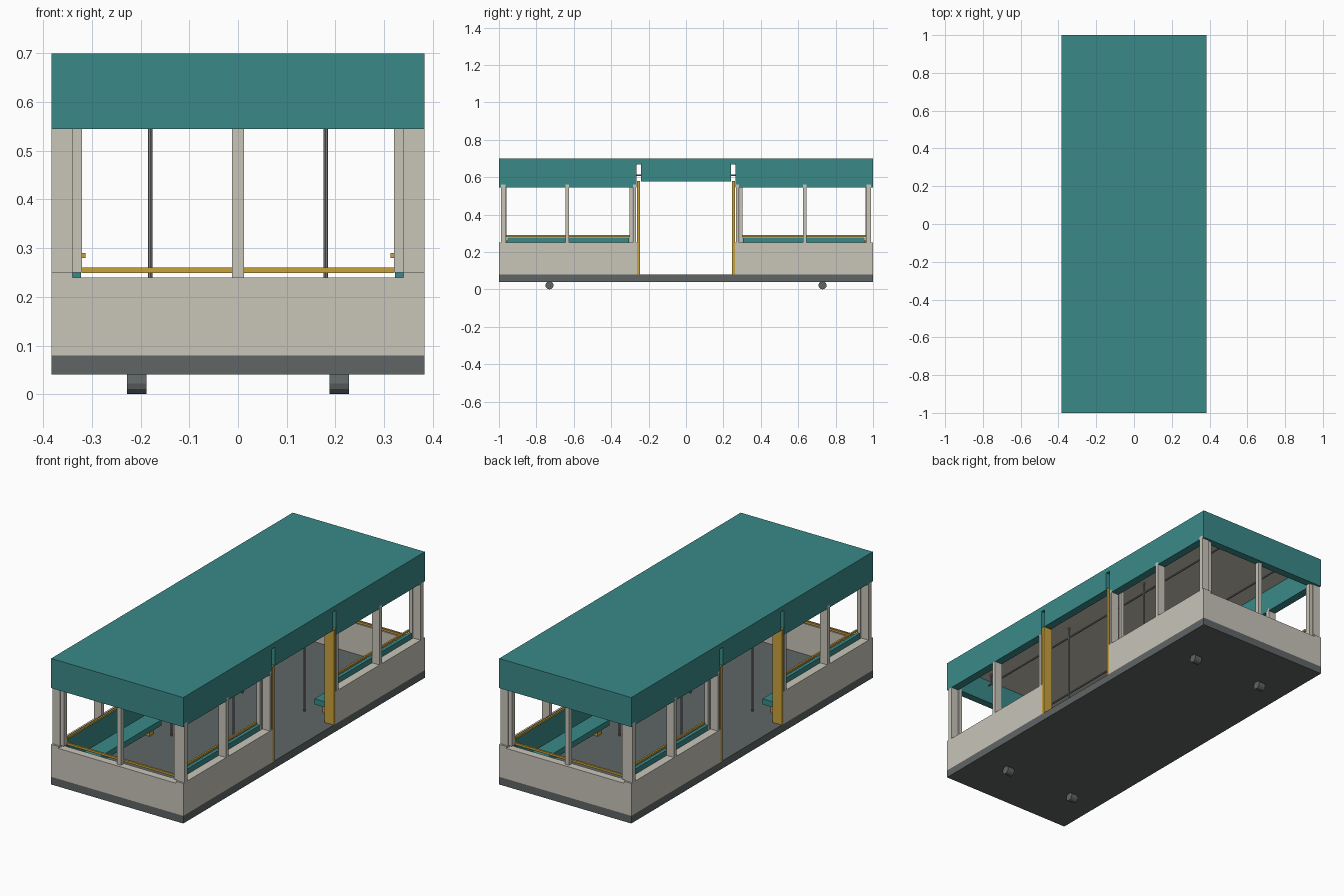
import bpy, bmesh, math
from mathutils import Matrix, Vector

if "Cube" in bpy.data.objects:
    bpy.data.objects.remove(bpy.data.objects["Cube"])


def material(name, r, g, b):
    m = bpy.data.materials.new(name)
    m.diffuse_color = (r, g, b, 1)
    m.use_nodes = True
    m.node_tree.nodes["Principled BSDF"].inputs["Base Color"].default_value = m.diffuse_color
    return m


TEAL = material("teal", 0.042, 0.255, 0.25)
BEIGE = material("beige", 0.58, 0.56, 0.485)
GREY = material("dark grey", 0.115, 0.13, 0.13)
GOLD = material("gold", 0.584, 0.36, 0.045)
STEEL = material("steel grey", 0.22, 0.22, 0.22)


def finish(name, bm, mat):
    me = bpy.data.meshes.new(name)
    bm.to_mesh(me)
    bm.free()
    me.materials.append(mat)
    ob = bpy.data.objects.new(name, me)
    bpy.context.collection.objects.link(ob)
    return ob


def boxes(name, mat, items, mx=False, my=False):
    """Boxes given as (x0, x1, y0, y1, z0, z1), repeated mirrored in x and/or y."""
    bm = bmesh.new()
    for x0, x1, y0, y1, z0, z1 in items:
        for sx in ((1, -1) if mx else (1,)):
            for sy in ((1, -1) if my else (1,)):
                c = Vector((sx * (x0 + x1) / 2, sy * (y0 + y1) / 2, (z0 + z1) / 2))
                s = Matrix.Diagonal((x1 - x0, y1 - y0, z1 - z0, 1))
                bmesh.ops.create_cube(bm, size=1, matrix=Matrix.Translation(c) @ s)
    return finish(name, bm, mat)


def rods(name, mat, radius, sides, ends):
    """Cylinders between pairs of points."""
    bm = bmesh.new()
    for a, b in ends:
        a, b = Vector(a), Vector(b)
        rot = (b - a).to_track_quat('Z', 'Y').to_matrix().to_4x4()
        bmesh.ops.create_cone(bm, cap_ends=True, segments=sides, radius1=radius, radius2=radius,
                              depth=(b - a).length, matrix=Matrix.Translation((a + b) / 2) @ rot)
    return finish(name, bm, mat)


W = 0.383   # half width
I = 0.34    # inner face of the side walls

# floor and wheels
boxes("floor", GREY, [(-W, W, -1, 1, 0.04, 0.08)])
rods("wheels", GREY, 0.022, 12,
     [((sx * 0.188, sy * 0.73, 0.022), (sx * 0.228, sy * 0.73, 0.022))
      for sx in (1, -1) for sy in (1, -1)])

# low walls
boxes("side_walls", BEIGE, [(I, W, 0.262, 1, 0.08, 0.25)], True, True)
boxes("end_walls", BEIGE, [(-I, I, 0.96, 1, 0.08, 0.24)], False, True)

# window pillars
boxes("side_pillars", BEIGE, [(I, W, 0.965, 0.99, 0.25, 0.56),
                              (I, W, 0.625, 0.645, 0.25, 0.56),
                              (I, W, 0.268, 0.283, 0.25, 0.56),
                              (0.32, I, 0.287, 0.303, 0.25, 0.56)], True, True)
boxes("corner_pillars", BEIGE, [(0.32, I, 0.96, 0.985, 0.25, 0.56)], True, True)
boxes("end_middle_pillars", BEIGE, [(-0.012, 0.012, 0.96, 0.985, 0.24, 0.56)], False, True)

# door posts
boxes("door_posts", GOLD, [(0.33, W, 0.246, 0.262, 0.08, 0.58)], True, True)

# roof: top slab, rims with slots beside the door header, ceiling
boxes("roof_top", TEAL, [(-W, W, -1, 1, 0.674, 0.70)])
boxes("roof_side_rims", TEAL, [(I, W, 0.264, 1, 0.545, 0.674)], True, True)
boxes("roof_end_rims", TEAL, [(-I, I, 0.96, 1, 0.545, 0.674)], False, True)
boxes("door_headers", TEAL, [(I, W, -0.24, 0.24, 0.577, 0.674)], True)
boxes("ceiling", BEIGE, [(-I, I, -0.96, 0.96, 0.668, 0.674)])

# gold window rails
boxes("side_rails", GOLD, [(0.313, 0.322, 0.30, 0.96, 0.28, 0.29)], True, True)
boxes("end_rails", GOLD, [(-0.32, 0.32, 0.95, 0.96, 0.249, 0.26)], False, True)

# benches
boxes("seats", TEAL, [(0.23, I, 0.305, 0.955, 0.125, 0.155)], True, True)
boxes("seat_backs", TEAL, [(0.322, I, 0.305, 0.955, 0.155, 0.278)], True, True)
boxes("seat_supports", GOLD, [(0.26, 0.30, 0.33, 0.36, 0.08, 0.125),
                              (0.26, 0.30, 0.89, 0.92, 0.08, 0.125)], True, True)

# grab poles and overhead handrails
rods("grab_poles", STEEL, 0.0048, 8,
     [((sx * 0.18, sy * 0.293, 0.08), (sx * 0.18, sy * 0.293, 0.67))
      for sx in (1, -1) for sy in (1, -1)])
rods("overhead_handrails", STEEL, 0.0048, 8,
     [((sx * 0.18, -0.92, 0.61), (sx * 0.18, 0.92, 0.61)) for sx in (1, -1)])
rods("handrail_hangers", STEEL, 0.004, 6,
     [((sx * 0.18, sy * 0.9, 0.61), (sx * 0.18, sy * 0.9, 0.67))
      for sx in (1, -1) for sy in (1, -1)])
